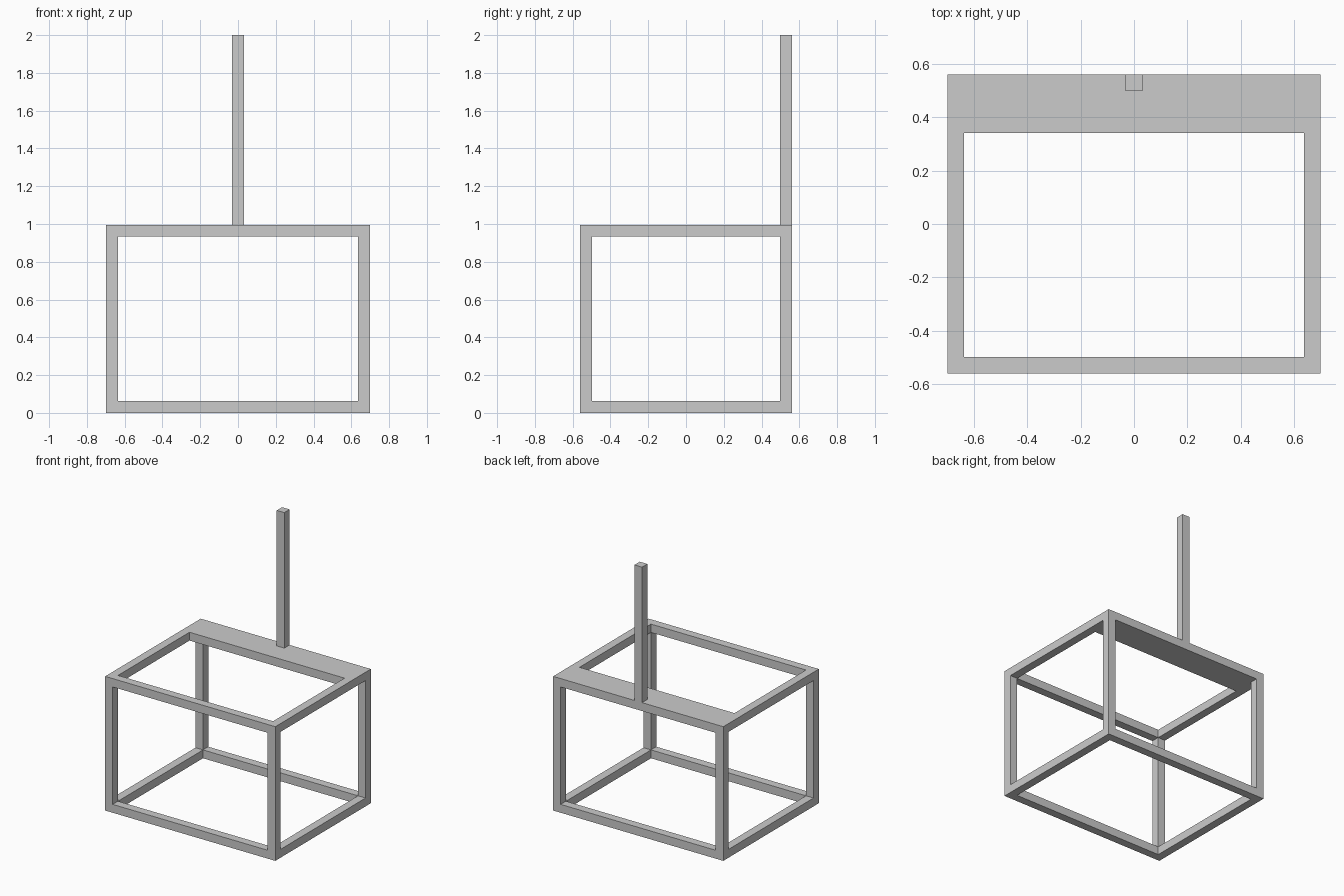
import bpy

default = bpy.data.objects.get("Cube")
if default:
    bpy.data.objects.remove(default, do_unlink=True)

X, Y, Z, T = 0.698, 0.56, 0.995, 0.062   # half width, half depth, height, bar thickness
SHELF_FRONT = 0.34

grey = bpy.data.materials.new("plain grey")
grey.use_nodes = True
colour = (0.6, 0.6, 0.6, 1)
grey.diffuse_color = colour
grey.node_tree.nodes["Principled BSDF"].inputs["Base Color"].default_value = colour


def box(name, low, high):
    """Box between two opposite corners."""
    centre = [(a + b) / 2 for a, b in zip(low, high)]
    bpy.ops.mesh.primitive_cube_add(size=1, location=centre)
    obj = bpy.context.object
    obj.name = name
    obj.scale = [b - a for a, b in zip(low, high)]
    bpy.ops.object.transform_apply(location=True, rotation=False, scale=True)
    obj.data.materials.append(grey)
    return obj


def cut(obj, low, high):
    """Cut a box-shaped opening through an object."""
    cutter = box("opening_cutter", low, high)
    cutter.hide_render = True
    mod = obj.modifiers.new("opening", 'BOOLEAN')
    mod.operation = 'DIFFERENCE'
    mod.solver = 'EXACT'
    mod.object = cutter
    bpy.context.view_layer.objects.active = obj
    bpy.ops.object.modifier_apply(modifier=mod.name)
    bpy.data.objects.remove(cutter, do_unlink=True)


# Open frame with a wide rear shelf on top
frame = box("box_frame", (-X, -Y, 0), (X, Y, Z))
x, y, top = X - T, Y - T, Z - T
cut(frame, (-2, -y, T), (2, y, top))             # side openings
cut(frame, (-x, -2, T), (x, 2, top))             # front and back openings
cut(frame, (-x, -y, -1), (x, y, Z / 2))          # bottom opening
cut(frame, (-x, -y, Z / 2), (x, SHELF_FRONT, 2)) # top opening in front of shelf

# Upright post at the middle of the rear edge
box("rear_post", (-T / 2, Y - T, Z), (T / 2, Y, 2))
